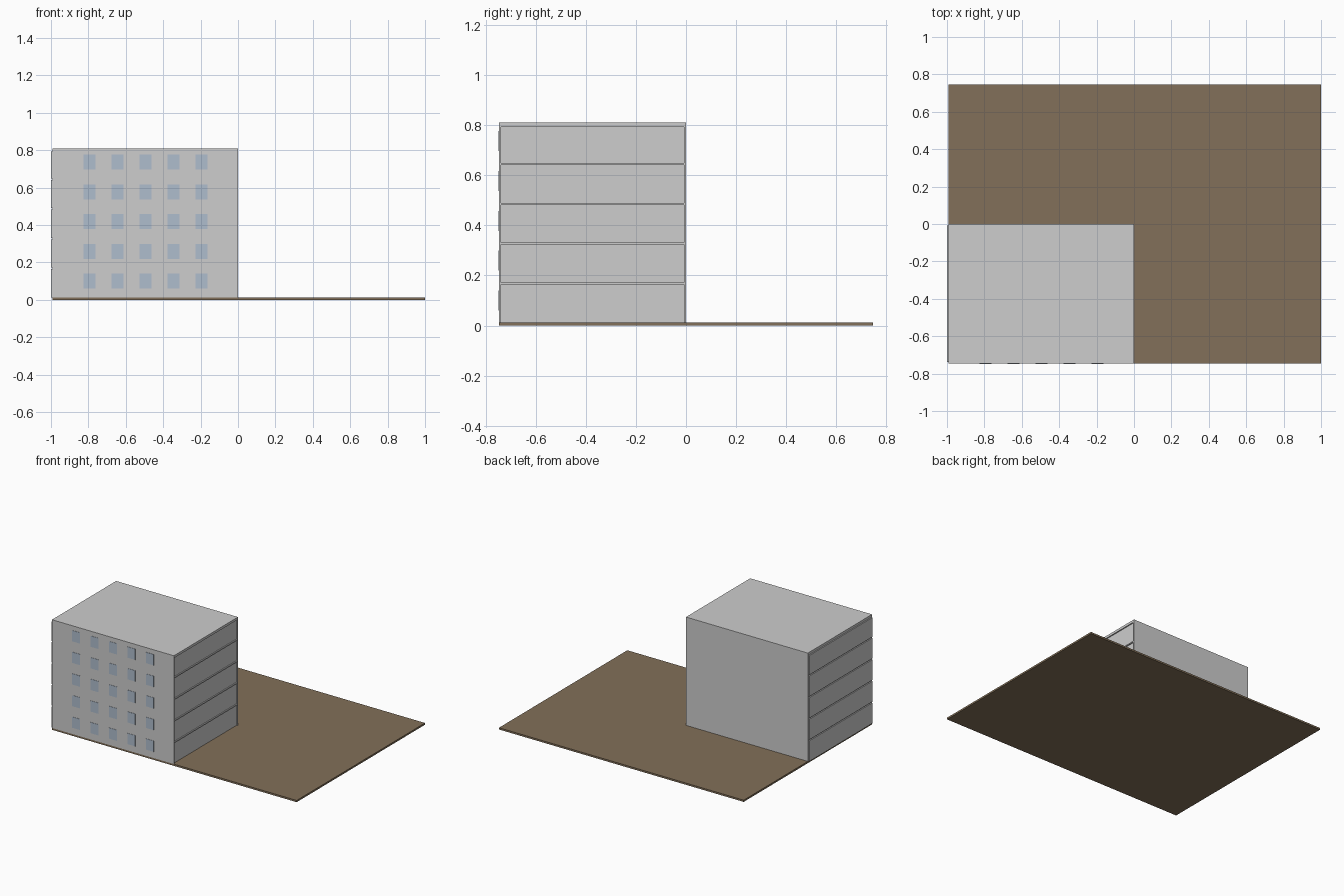
import bpy

if "Cube" in bpy.data.objects:
    bpy.data.objects.remove(bpy.data.objects["Cube"])


def material(name, rgb):
    m = bpy.data.materials.new(name)
    m.diffuse_color = (*rgb, 1)
    m.use_nodes = True
    m.node_tree.nodes["Principled BSDF"].inputs["Base Color"].default_value = m.diffuse_color
    return m


concrete = material("light grey concrete", (0.61, 0.61, 0.61))
earth = material("brown earth", (0.225, 0.162, 0.100))
glass = material("pale blue glass", (0.43, 0.51, 0.61))


def box(name, lo, hi, mat):
    """Axis-aligned box between two corners."""
    bpy.ops.mesh.primitive_cube_add(
        size=1, location=[(a + b) / 2 for a, b in zip(lo, hi)])
    ob = bpy.context.object
    ob.name = name
    ob.scale = [b - a for a, b in zip(lo, hi)]
    bpy.ops.object.transform_apply(location=False, rotation=False, scale=True)
    ob.data.materials.append(mat)
    return ob


X0, X1 = -0.992, 0.0      # building length
Y0, Y1 = -0.746, 0.0      # building depth
BASE, TOP = 0.013, 0.81   # ground surface and roof top
WALL = 0.008
STOREY = 0.159
SHIFT = 0.008             # storeys stick out on the left, sit back on the right

# Ground plate
box("ground", (X0, -0.746, 0), (1.0, 0.746, BASE), earth)

# Outer shell
box("front_wall", (X0, Y0, BASE), (X1, Y0 + WALL, TOP), concrete)
box("back_wall", (X0, Y1 - WALL, BASE), (X1, Y1, TOP), concrete)
box("roof", (X0, Y0 + WALL, 0.792), (X1, Y1 - WALL, TOP), concrete)

for floor in range(5):
    z = BASE - 0.008 + floor * STOREY
    # Thin slab below each upper storey
    if floor:
        box(f"floor_slab_{floor}", (X0, Y0 + WALL, z),
            (X1, Y1 - WALL, z + 0.008), concrete)
    # Storey block
    box(f"storey_{floor + 1}", (X0 - SHIFT, Y0 + WALL, z + 0.008),
        (X1 - SHIFT, Y1 - WALL, min(z + STOREY, 0.792)), concrete)
    # Row of front windows
    for col in range(5):
        x = -0.794 + col * 0.1497
        wz = 0.10 + floor * STOREY
        box(f"window_{floor + 1}_{col + 1}", (x - 0.032, Y0 - 0.002, wz - 0.04),
            (x + 0.032, Y0 + 0.002, wz + 0.04), glass)
